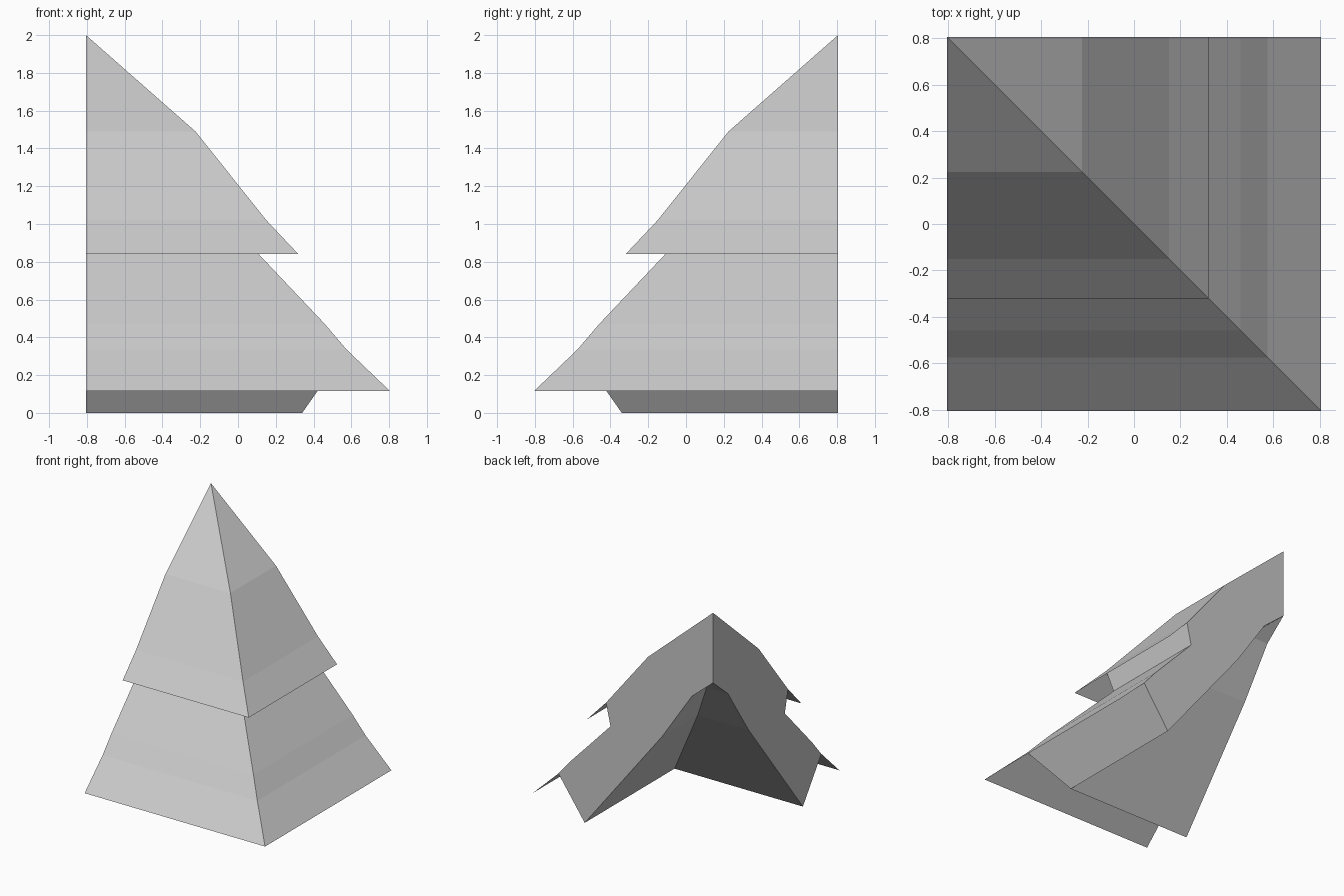
import bpy
import bmesh

HALF = 0.805  # half of the footprint; the vertical axis stands in the back corner

cube = bpy.data.objects.get("Cube")
if cube:
    bpy.data.objects.remove(cube, do_unlink=True)

grey = bpy.data.materials.new("light_grey")
grey.use_nodes = True
colour = (0.58, 0.58, 0.58, 1.0)
grey.diffuse_color = colour
grey.node_tree.nodes["Principled BSDF"].inputs["Base Color"].default_value = colour


def quarter_tier(name, profile, closed):
    """Sweep a (radius, height) profile around the front and side of a square corner."""
    bm = bmesh.new()
    rings = []
    for r, z in profile:
        spots = [(-HALF, HALF - r, z), (r - HALF, HALF - r, z), (r - HALF, HALF, z)]
        rings.append([bm.verts.new(p) for p in spots])
    for upper, lower in zip(rings, rings[1:]):
        for i in range(2):
            bm.faces.new((upper[i], lower[i], lower[i + 1], upper[i + 1]))
    # Flat cut walls on the two back planes
    if closed:
        bm.faces.new([ring[0] for ring in reversed(rings)])
        bm.faces.new([ring[2] for ring in rings])
        bmesh.ops.remove_doubles(bm, verts=bm.verts, dist=0.0001)
        bmesh.ops.recalc_face_normals(bm, faces=bm.faces)
    mesh = bpy.data.meshes.new(name)
    bm.to_mesh(mesh)
    bm.free()
    mesh.materials.append(grey)
    obj = bpy.data.objects.new(name, mesh)
    bpy.context.collection.objects.link(obj)
    return obj


# Thick hollow body: outer slopes down to the bottom ridge, then the inner cavity
outer = [(0, 2), (0.58, 1.49), (0.955, 1.02), (0.915, 0.84),
         (1.265, 0.47), (1.38, 0.335), (1.145, 0)]
cavity = [(0.455, 0.88), (0.19, 1.275), (0, 1.435)]
quarter_tier("tree_body", outer + cavity, True)

# Thin overhanging skirts at the foot of each tier
quarter_tier("upper_skirt", [(0.955, 1.02), (1.125, 0.84)], False)
quarter_tier("lower_skirt", [(1.38, 0.335), (1.61, 0.115)], False)
